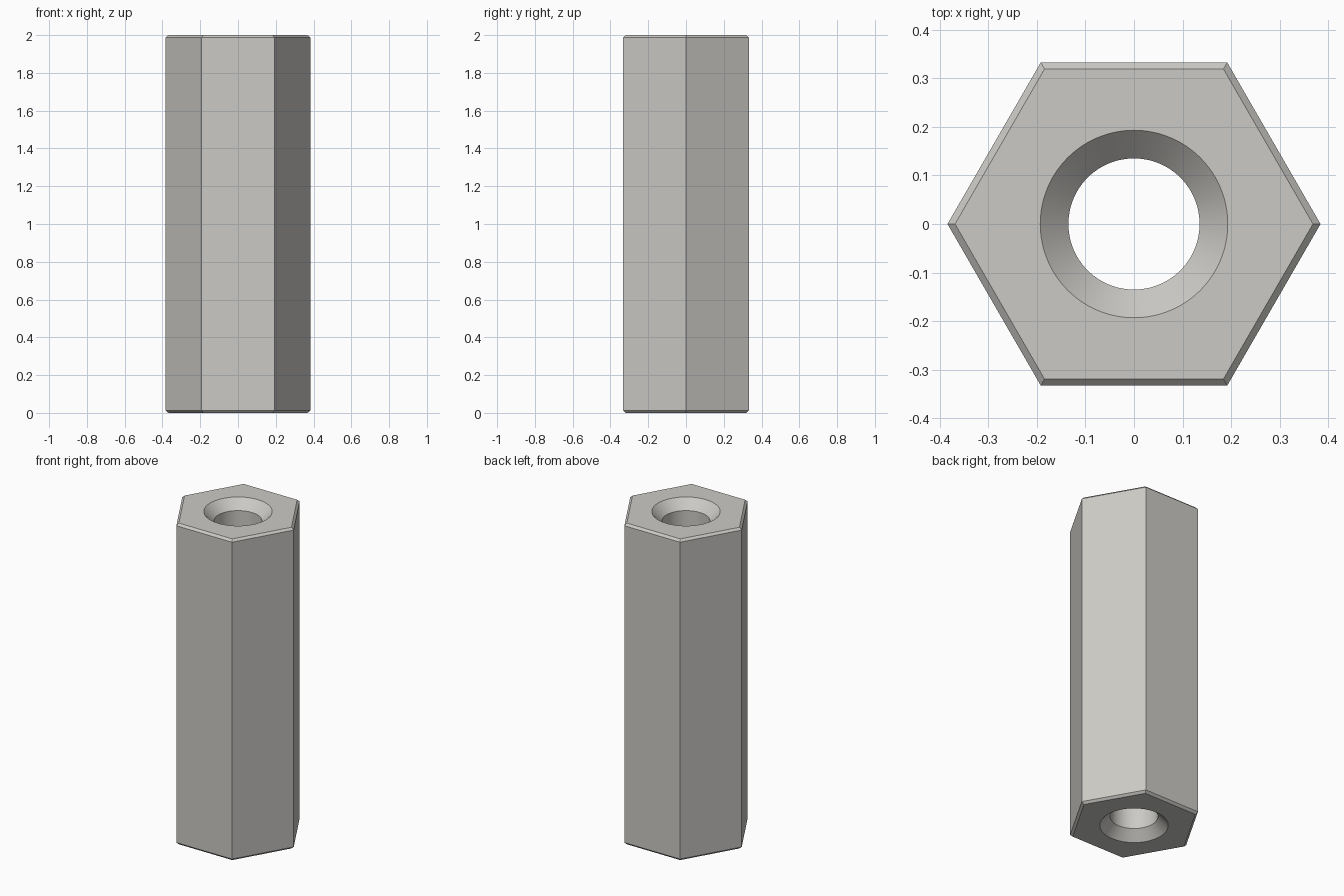
import bpy, bmesh
from math import cos, sin, pi, radians

cube = bpy.data.objects.get("Cube")
if cube:
    bpy.data.objects.remove(cube, do_unlink=True)

HEIGHT = 2.0
APOTHEM = 0.3325      # half the width across flats
CHAMFER = 0.0135
BORE = 0.135          # through hole radius
SINK = 0.193          # countersink mouth radius
SEGMENTS = 96         # multiple of six, so corners land on samples

# Plain grey metal
metal = bpy.data.materials.new("light_grey_metal")
metal.use_nodes = True
colour = (0.60, 0.59, 0.56, 1)
metal.diffuse_color = colour
metal.node_tree.nodes["Principled BSDF"].inputs["Base Color"].default_value = colour


def circle(radius, angle):
    return radius


def hexagon(apothem, angle):
    return apothem / cos(angle % (pi / 3) - pi / 6)


def make_ring(bm, shape, size, z):
    ring = []
    for i in range(SEGMENTS):
        a = 2 * pi * i / SEGMENTS
        r = shape(size, a)
        ring.append(bm.verts.new((r * cos(a), r * sin(a), z)))
    return ring


# Closed cross-section: bore, countersink, end face, chamfer, outer flats
depth = SINK - BORE
half = [(circle, BORE, depth), (circle, SINK, 0),
        (hexagon, APOTHEM - CHAMFER, 0), (hexagon, APOTHEM, CHAMFER)]
profile = half + [(s, r, HEIGHT - z) for s, r, z in reversed(half)]

bm = bmesh.new()
rings = [make_ring(bm, *p) for p in profile]
for k, ring in enumerate(rings):
    above = rings[(k + 1) % len(rings)]
    for i in range(SEGMENTS):
        j = (i + 1) % SEGMENTS
        bm.faces.new((ring[i], ring[j], above[j], above[i]))
bmesh.ops.recalc_face_normals(bm, faces=bm.faces)

mesh = bpy.data.meshes.new("hex_standoff")
bm.to_mesh(mesh)
bm.free()
mesh.materials.append(metal)
standoff = bpy.data.objects.new("hex_standoff", mesh)
bpy.context.collection.objects.link(standoff)

# Smooth bore, crisp edges
bpy.ops.object.select_all(action="DESELECT")
standoff.select_set(True)
bpy.context.view_layer.objects.active = standoff
bpy.ops.object.shade_smooth_by_angle(angle=radians(30))
